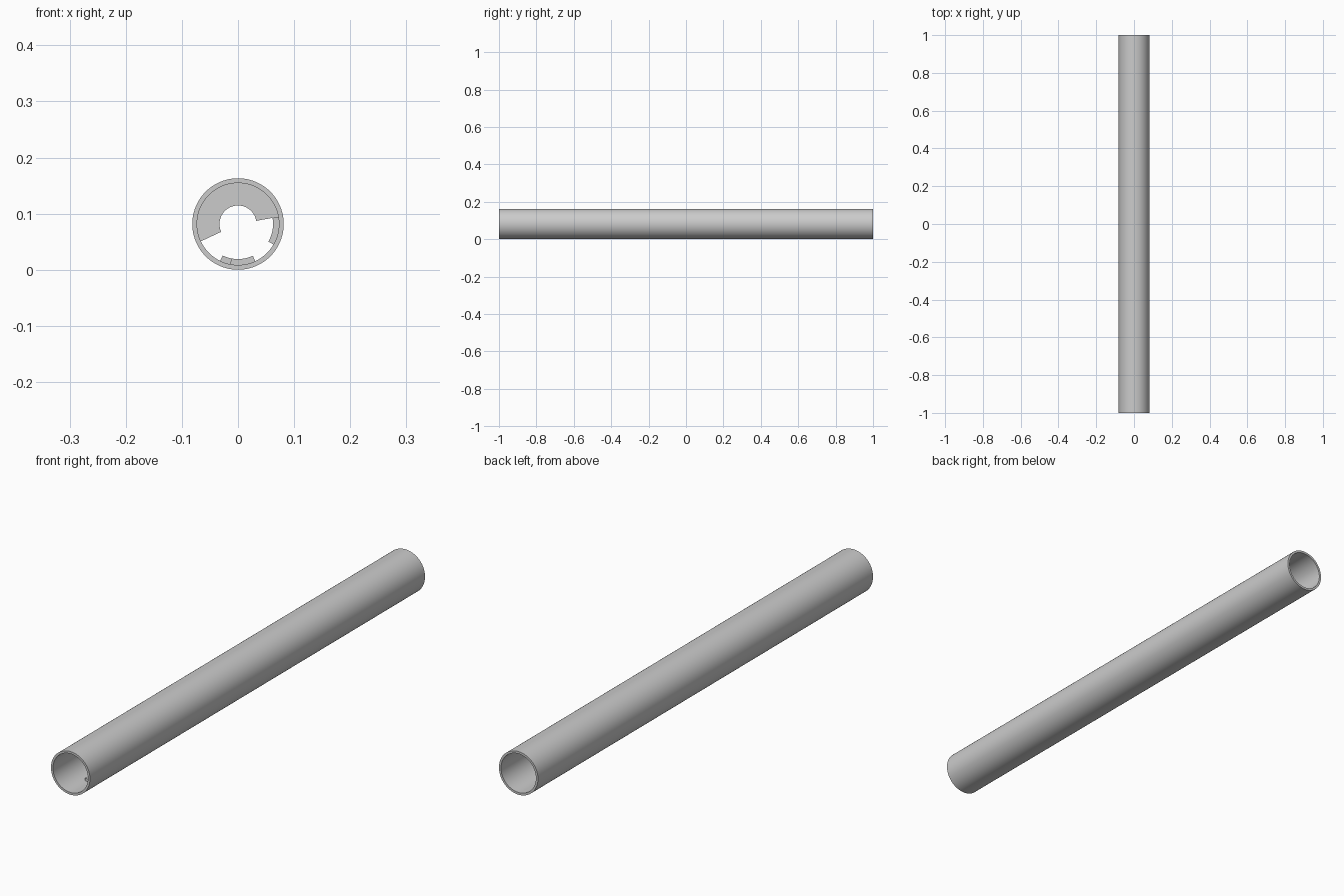
import bpy, math

if "Cube" in bpy.data.objects:
    bpy.data.objects.remove(bpy.data.objects["Cube"])

R_OUT, R_IN, CZ = 0.0815, 0.073, 0.0815


def ring_sector(name, r0, r1, a0, a1, y0, y1):
    """Extruded ring segment around the y axis; a full turn makes a tube."""
    full = abs(a1 - a0) >= 360
    n = 96 if full else max(6, round((a1 - a0) / 4))
    verts, faces = [], []
    count = n if full else n + 1
    for i in range(count):
        a = math.radians(a0 + (a1 - a0) * i / n)
        for r, y in ((r0, y0), (r1, y0), (r1, y1), (r0, y1)):
            verts.append((r * math.cos(a), y, CZ + r * math.sin(a)))
    for i in range(n):
        p, q = 4 * i, 4 * ((i + 1) % count)
        for k in range(4):
            m = (k + 1) % 4
            faces.append((p + k, p + m, q + m, q + k))
    if not full:
        e = 4 * n
        faces += [(3, 2, 1, 0), (e, e + 1, e + 2, e + 3)]
    mesh = bpy.data.meshes.new(name)
    mesh.from_pydata(verts, [], faces)
    mesh.update()
    obj = bpy.data.objects.new(name, mesh)
    bpy.context.collection.objects.link(obj)
    bpy.ops.object.select_all(action='DESELECT')
    obj.select_set(True)
    bpy.context.view_layer.objects.active = obj
    bpy.ops.object.mode_set(mode='EDIT')
    bpy.ops.mesh.select_all(action='SELECT')
    bpy.ops.mesh.normals_make_consistent(inside=False)
    bpy.ops.object.mode_set(mode='OBJECT')
    bpy.ops.object.shade_smooth_by_angle(angle=math.radians(30))
    return obj


# Outer tube, open at both ends
ring_sector("tube", R_IN, R_OUT, 0, 360, -1, 1)

# Large crescent baffle inside the tube
ring_sector("crescent_baffle", 0.033, R_IN + 0.001, 10, 205, 0.10, 0.112)

# Small raised tabs on the inner wall, stepped along the length
spans = [(-101, -65), (-30, 10), (-116, -80)]
for i in range(11):
    y = -0.889 + i / 6
    a0, a1 = spans[i % 3]
    ring_sector(f"inner_tab_{i + 1}", 0.0625, R_IN + 0.001, a0, a1, y - 0.006, y + 0.006)
